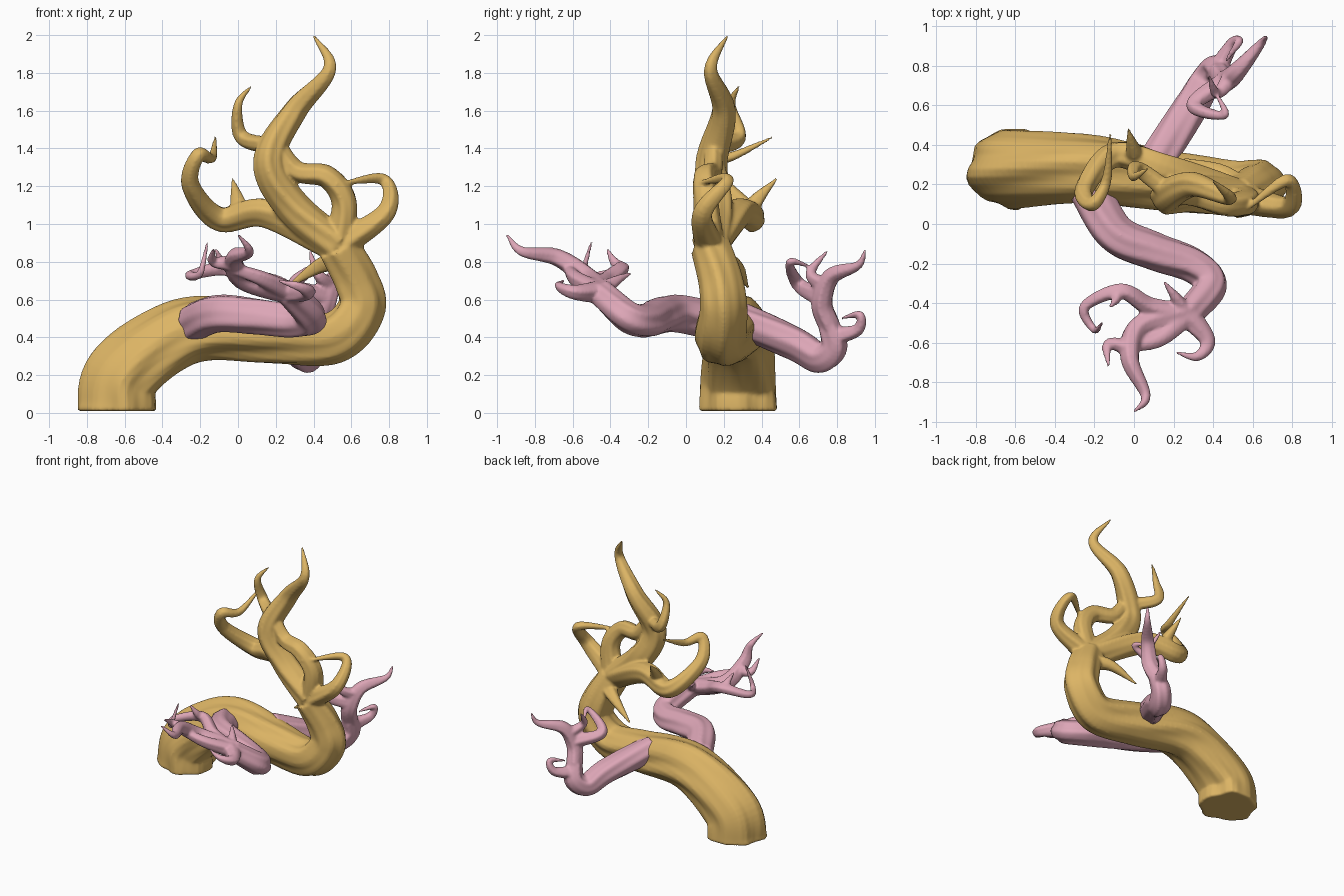
import bpy, bmesh, math
from mathutils import Vector

if "Cube" in bpy.data.objects:
    bpy.data.objects.remove(bpy.data.objects["Cube"])


def spline(pts, steps=10):
    """Catmull-Rom curve through the points."""
    p = [Vector(q) for q in pts]
    p = [p[0] * 2 - p[1]] + p + [p[-1] * 2 - p[-2]]
    out = []
    for a, b, c, d in zip(p, p[1:], p[2:], p[3:]):
        for k in range(steps):
            t = k / steps
            out.append(0.5 * (2 * b + (c - a) * t + (2 * a - 5 * b + 4 * c - d) * t * t
                              + (3 * b - a - 3 * c + d) * t ** 3))
    return out + [p[-2]]


class Branch:
    """One wooden object: limbs are grown, then fused into a single smooth skin."""

    def __init__(self, name, color):
        self.name, self.color, self.bm, self.count = name, color, bmesh.new(), 0

    def limb(self, r0, r1, *pts, parent=None, power=2.0, flat=False, sides=32):
        """Grooved, twisting tube tapering r0 -> r1; a child starts on its parent's nearest point."""
        pts = [Vector(p) for p in pts]
        if parent:
            pts.insert(0, min(parent, key=lambda q: (q - pts[0]).length))
        path = spline(pts)
        dist = [0.0]
        for a, b in zip(path, path[1:]):
            dist.append(dist[-1] + (b - a).length)
        phase, rings, last, u = self.count * 1.3, [], None, None
        self.count += 1
        for i, c in enumerate(path):
            t = (path[min(i + 1, len(path) - 1)] - path[max(i - 1, 0)]).normalized()
            if flat and i == 0:
                t = Vector((0, 0, 1))
            u = t.orthogonal() if u is None else last.rotation_difference(t) @ u
            u = (u - t * u.dot(t)).normalized()
            v, last, s = t.cross(u), t, dist[i]
            r = r0 + (r1 - r0) * (s / dist[-1]) ** power
            ring = []
            for k in range(sides):
                a = 2 * math.pi * k / sides
                w = a + phase + 0.9 * s
                bark = (math.sin(3 * w) + math.sin(5 * w + 2.5 * s) + 0.8 * math.sin(8 * w - 2 * s))
                ring.append(self.bm.verts.new(c + (u * math.cos(a) + v * math.sin(a)) * r * (1 + 0.045 * bark)))
            rings.append(ring)
        for a, b in zip(rings, rings[1:]):
            for k in range(sides):
                j = (k + 1) % sides
                self.bm.faces.new((a[k], a[j], b[j], b[k]))
        self.bm.faces.new(rings[0][::-1])
        self.bm.faces.new(rings[-1])
        return path

    def finish(self):
        bmesh.ops.recalc_face_normals(self.bm, faces=self.bm.faces)
        mesh = bpy.data.meshes.new(self.name)
        self.bm.to_mesh(mesh)
        self.bm.free()
        ob = bpy.data.objects.new(self.name, mesh)
        bpy.context.collection.objects.link(ob)
        mat = bpy.data.materials.new(self.name + "_colour")
        mat.diffuse_color = self.color
        mat.use_nodes = True
        mat.node_tree.nodes["Principled BSDF"].inputs["Base Color"].default_value = mat.diffuse_color
        mesh.materials.append(mat)
        fuse = ob.modifiers.new("fuse", 'REMESH')
        fuse.mode, fuse.voxel_size, fuse.use_smooth_shade = 'VOXEL', 0.0095, True
        soft = ob.modifiers.new("soften", 'SMOOTH')
        soft.factor, soft.iterations = 0.5, 4


PINK = (0.72, 0.38, 0.47, 1)
TIP = 0.007

# trunk: bent stem, tall crown, loop back to the crown, hooks, spurs
b = Branch("trunk", (0.72, 0.46, 0.13, 1))
stem = b.limb(.203, .105, (-.635, .28, .01), (-.605, .28, .19), (-.37, .28, .38), (-.15, .27, .445),
              (.2, .22, .41), (.5, .18, .40), (.645, .195, .55), (.62, .18, .70), (.53, .13, .88),
              power=1, flat=True)
crown = b.limb(.095, TIP, (.29, .16, 1.09), (.165, .14, 1.33), (.30, .20, 1.60), (.485, .13, 1.82),
               (.40, .22, 2.0), parent=stem, power=2.2)
b.limb(.08, .045, (.565, .11, 1.11), (.47, .10, 1.25), (.31, .14, 1.28), (.20, .15, 1.42),
       parent=stem, power=0.8)
b.limb(.078, TIP, (.785, .09, 1.06), (.77, .22, 1.235), (.52, .04, 1.21), parent=stem, power=0.95)
hook = b.limb(.088, TIP, (.15, .28, 1.06), (-.10, .35, 1.03), (-.25, .18, 1.21), (-.21, .10, 1.365),
              (-.14, .22, 1.35), (-.12, .46, 1.46), parent=stem, power=1.5)
b.limb(.055, TIP, (0, .37, 1.12), (-.03, .48, 1.24), parent=hook, power=1)
b.limb(.045, TIP, (.02, .28, 1.46), (0, .24, 1.63), (.07, .28, 1.73), parent=crown)
b.limb(.065, TIP, (.44, .26, .78), (.25, .33, .66), parent=stem, power=1)
b.finish()

# front branch: thick arm, main tip, two curls, cross link, spurs
b = Branch("front_branch", PINK)
arm = b.limb(.10, .07, (-.23, .17, .48), (-.10, -.05, .525), (.10, -.14, .51), (.30, -.21, .485),
             (.385, -.31, .51), (.27, -.46, .64))
tip = b.limb(.062, TIP, (.03, -.52, .71), (-.02, -.68, .82), (.06, -.87, .855), (0, -.95, .945),
             parent=arm, power=2.2)
curl = b.limb(.054, TIP, (.08, -.42, .70), (-.07, -.34, .765), (-.25, -.42, .73), (-.20, -.535, .74),
              (-.16, -.50, .91), parent=arm, power=1.3)
b.limb(.06, TIP, (.37, -.59, .64), (.32, -.67, .67), (.21, -.65, .70), parent=arm, power=1.1)
b.limb(.055, .03, (.13, -.58, .71), (-.01, -.62, .76), parent=arm, power=1)
b.limb(.045, TIP, (-.13, -.61, .80), (-.13, -.72, .87), parent=tip, power=1)
b.limb(.035, TIP, (-.09, -.38, .80), (-.12, -.42, .87), parent=curl, power=1)
b.limb(.05, TIP, (.21, -.37, .70), (.15, -.29, .74), parent=arm, power=1)
b.finish()

# back branch: arm dipping low, rising tip, curl, spur, low hook
b = Branch("back_branch", PINK)
arm = b.limb(.09, .058, (.09, .28, .50), (.28, .58, .37), (.355, .71, .295), (.41, .785, .35), (.43, .76, .46),
             power=3)
tip = b.limb(.058, TIP, (.46, .72, .58), (.52, .77, .72), (.64, .91, .78), (.67, .95, .865), parent=arm)
b.limb(.05, TIP, (.30, .60, .68), (.46, .55, .80), (.41, .67, .77), parent=tip, power=1.3)
b.limb(.045, TIP, (.42, .66, .74), (.38, .75, .86), parent=tip, power=1)
b.limb(.05, TIP, (.50, .91, .44), (.53, .92, .52), (.46, .82, .50), parent=arm, power=1)
b.finish()
